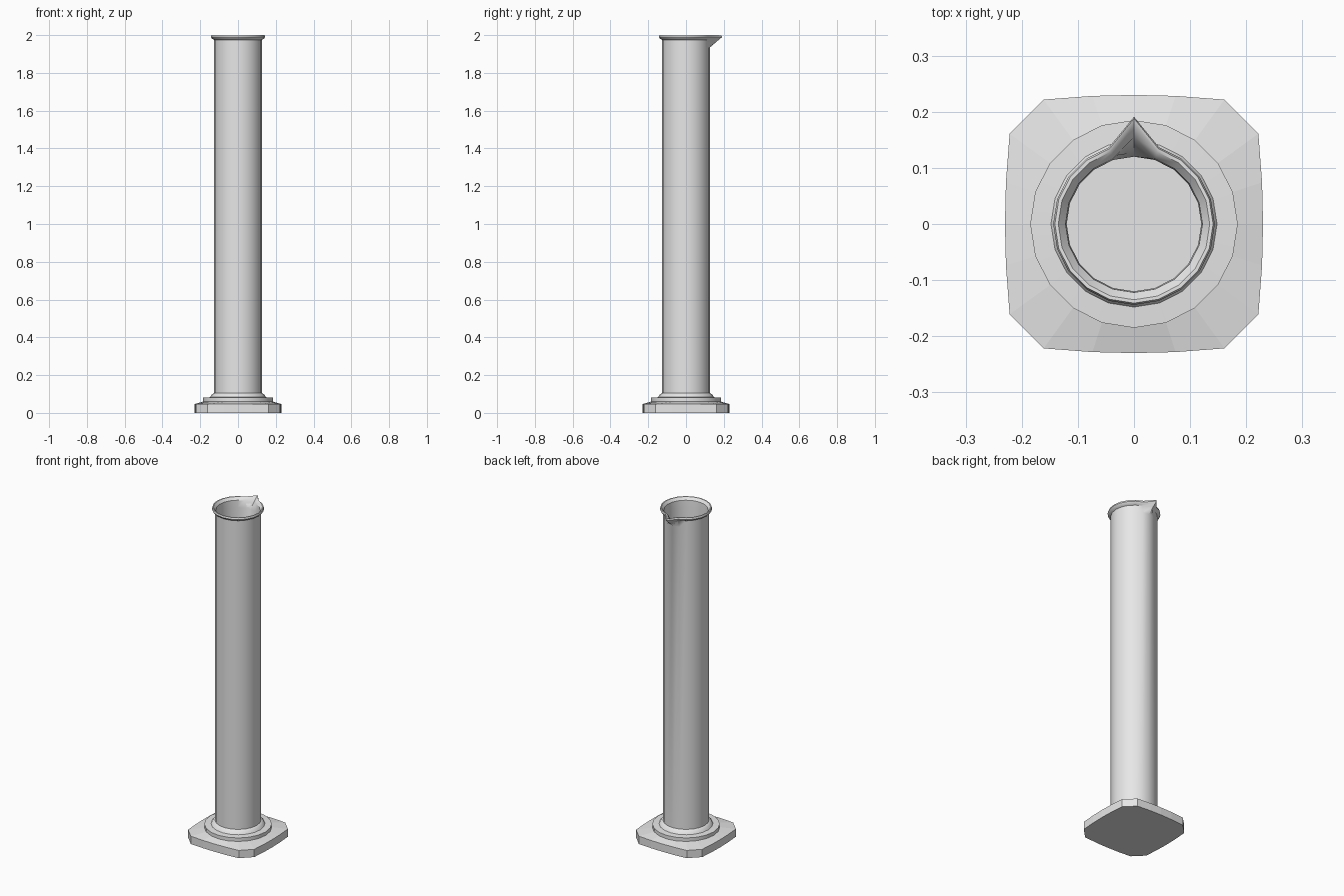
import bpy, bmesh, math

if "Cube" in bpy.data.objects:
    bpy.data.objects.remove(bpy.data.objects["Cube"])

N = 20      # sides of every ring
SPOUT = 5   # ring vertex pointing to +y

mat = bpy.data.materials.new("light_grey")
mat.diffuse_color = (0.8, 0.8, 0.8, 1)
mat.use_nodes = True
mat.node_tree.nodes["Principled BSDF"].inputs["Base Color"].default_value = mat.diffuse_color


def ring(bm, radius, z, spout=None):
    """One ring; radius is a number or a function of the vertex index."""
    out = []
    for i in range(N):
        a = 2 * math.pi * i / N
        r, h = (radius(i) if callable(radius) else radius), z
        if spout and i == SPOUT:
            r, h = spout
        out.append(bm.verts.new((r * math.cos(a), r * math.sin(a), h)))
    return out


def loft(name, rows, cap_start, cap_end, smooth):
    """Skin a stack of rings, with optional end caps."""
    bm = bmesh.new()
    rings = [ring(bm, *row) for row in rows]
    for a, b in zip(rings, rings[1:]):
        for i in range(N):
            j = (i + 1) % N
            bm.faces.new((a[i], a[j], b[j], b[i]))
    if cap_start:
        bm.faces.new(rings[0][::-1])
    if cap_end:
        bm.faces.new(rings[-1])
    me = bpy.data.meshes.new(name)
    bm.to_mesh(me)
    bm.free()
    me.materials.append(mat)
    ob = bpy.data.objects.new(name, me)
    bpy.context.collection.objects.link(ob)
    if smooth:
        bpy.ops.object.select_all(action='DESELECT')
        ob.select_set(True)
        bpy.context.view_layer.objects.active = ob
        bpy.ops.object.shade_smooth_by_angle(angle=math.radians(35))
    return ob


def square(i):
    """Radius of the bulging square foot with cut corners."""
    return (0.230, 0.240, 0.274, 0.274, 0.240)[i % 5]


# square foot with a sloped top
loft("foot", [(square, 0.0), (square, 0.047), (0.183, 0.06)], True, True, False)

# stepped collar between foot and tube
loft("collar", [(0.185, 0.055), (0.185, 0.081), (0.148, 0.083),
                (0.139, 0.098), (0.126, 0.106)], True, True, True)

# hollow tube with flared rim and pouring spout
loft("tube", [
    (0.127, 0.09),
    (0.127, 1.935),
    (0.127, 1.975, (0.165, 1.968)),
    (0.138, 1.981, (0.180, 1.980)),
    (0.144, 1.990, (0.191, 1.990)),
    (0.141, 2.000, (0.188, 1.999)),
    (0.135, 2.000, (0.180, 1.995)),
    (0.122, 1.984, (0.155, 1.972)),
    (0.120, 1.940),
    (0.120, 0.11),
], True, True, True)
